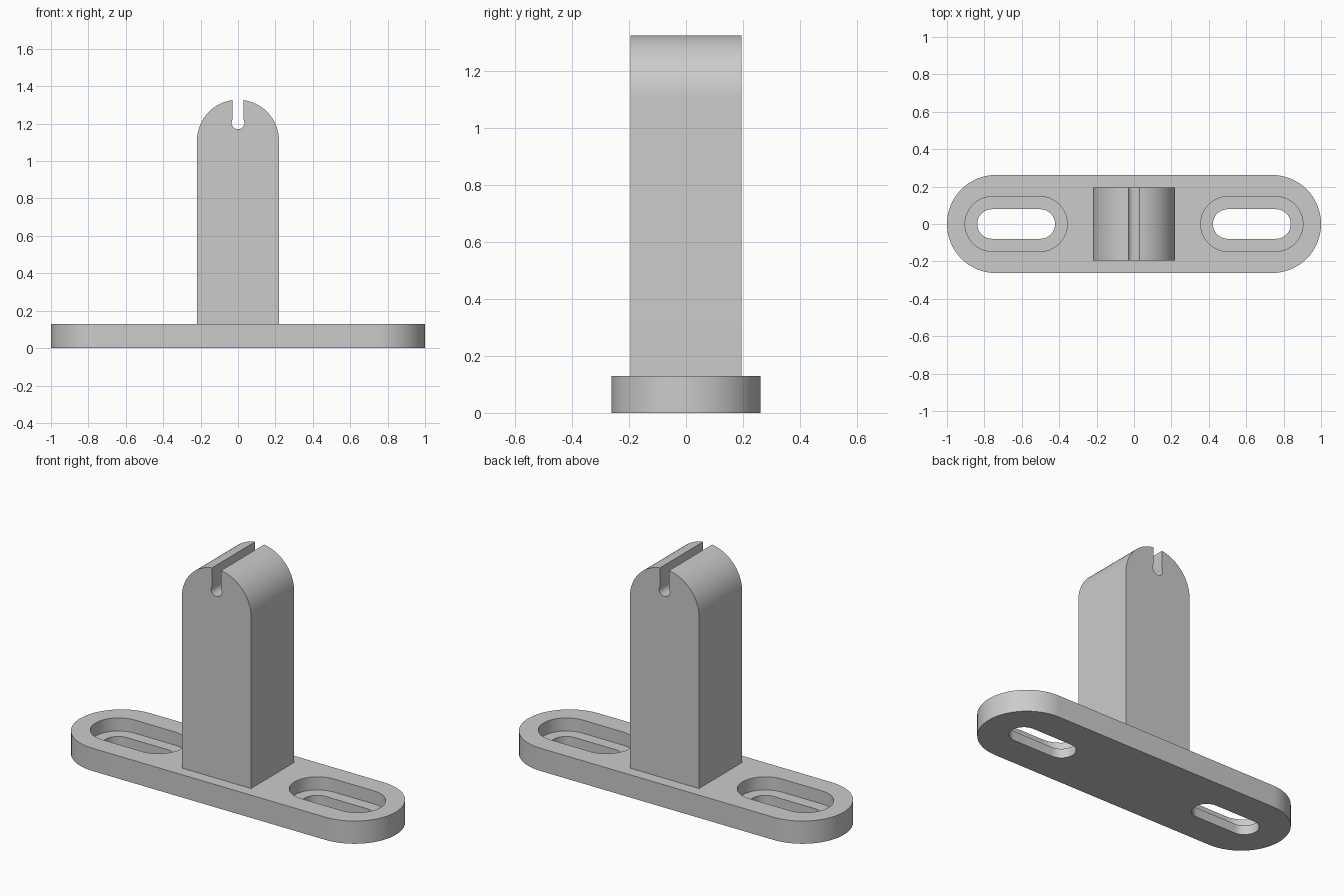
import bpy
import bmesh
from math import pi, cos, sin, acos
from mathutils import Vector

default_cube = bpy.data.objects.get("Cube")
if default_cube:
    bpy.data.objects.remove(default_cube, do_unlink=True)

grey = bpy.data.materials.new("plain_grey")
grey.use_nodes = True
colour = (0.6, 0.6, 0.6, 1)
grey.diffuse_color = colour
grey.node_tree.nodes["Principled BSDF"].inputs["Base Color"].default_value = colour


def arc(cx, cy, radius, start, end, steps=32):
    angles = [start + (end - start) * i / steps for i in range(steps + 1)]
    return [(cx + radius * cos(a), cy + radius * sin(a)) for a in angles]


def stadium(cx, half_length, radius):
    """Outline of a long shape with round ends."""
    offset = half_length - radius
    return (arc(cx + offset, 0, radius, -pi / 2, pi / 2)
            + arc(cx - offset, 0, radius, pi / 2, 3 * pi / 2))


def extrude_outline(name, points, direction):
    """Extrude a closed outline of 3D points into a solid."""
    bm = bmesh.new()
    face = bm.faces.new([bm.verts.new(p) for p in points])
    grown = bmesh.ops.extrude_face_region(bm, geom=[face], use_keep_orig=True)
    verts = [g for g in grown["geom"] if isinstance(g, bmesh.types.BMVert)]
    bmesh.ops.translate(bm, verts=verts, vec=Vector(direction))
    bmesh.ops.recalc_face_normals(bm, faces=bm.faces)
    mesh = bpy.data.meshes.new(name)
    bm.to_mesh(mesh)
    bm.free()
    mesh.materials.append(grey)
    obj = bpy.data.objects.new(name, mesh)
    bpy.context.collection.objects.link(obj)
    return obj


def flat_solid(name, outline, bottom, top):
    return extrude_outline(name, [(x, y, bottom) for x, y in outline],
                           (0, 0, top - bottom))


def activate(obj):
    bpy.ops.object.select_all(action="DESELECT")
    obj.select_set(True)
    bpy.context.view_layer.objects.active = obj


def cut(target, cutter):
    cutter.hide_render = True
    mod = target.modifiers.new("cut", "BOOLEAN")
    mod.operation = "DIFFERENCE"
    mod.solver = "EXACT"
    mod.object = cutter
    activate(target)
    bpy.ops.object.modifier_apply(modifier=mod.name)
    bpy.data.objects.remove(cutter, do_unlink=True)


# Base plate with a stepped mounting slot on each side
BASE_TOP = 0.13
LEDGE = 0.055
base = flat_solid("base_plate", stadium(0, 1, 0.262), 0, BASE_TOP)
for side in (-1, 1):
    x = side * 0.63
    cut(base, flat_solid("recess_cutter", stadium(x, 0.273, 0.147), LEDGE, 0.3))
    cut(base, flat_solid("slot_cutter", stadium(x, 0.208, 0.079), -0.1, 0.2))

# Upright post: rounded top, split by a keyhole notch
RADIUS, CENTRE = 0.219, 1.109
GAP, HOLE, HOLE_Z = 0.029, 0.034, 1.204
DEPTH = 0.195
top_angle = acos(GAP / RADIUS)
hole_angle = acos(GAP / HOLE)
profile = [(RADIUS, BASE_TOP)]
profile += arc(0, CENTRE, RADIUS, 0, top_angle)
profile += arc(0, HOLE_Z, HOLE, hole_angle, -pi - hole_angle)
profile += arc(0, CENTRE, RADIUS, pi - top_angle, pi)
profile += [(-RADIUS, BASE_TOP)]
post = extrude_outline("upright_post", [(x, -DEPTH, z) for x, z in profile],
                       (0, 2 * DEPTH, 0))

# Smooth curved walls, sharp edges
for obj in (base, post):
    activate(obj)
    bpy.ops.object.shade_smooth_by_angle(angle=pi / 6)
